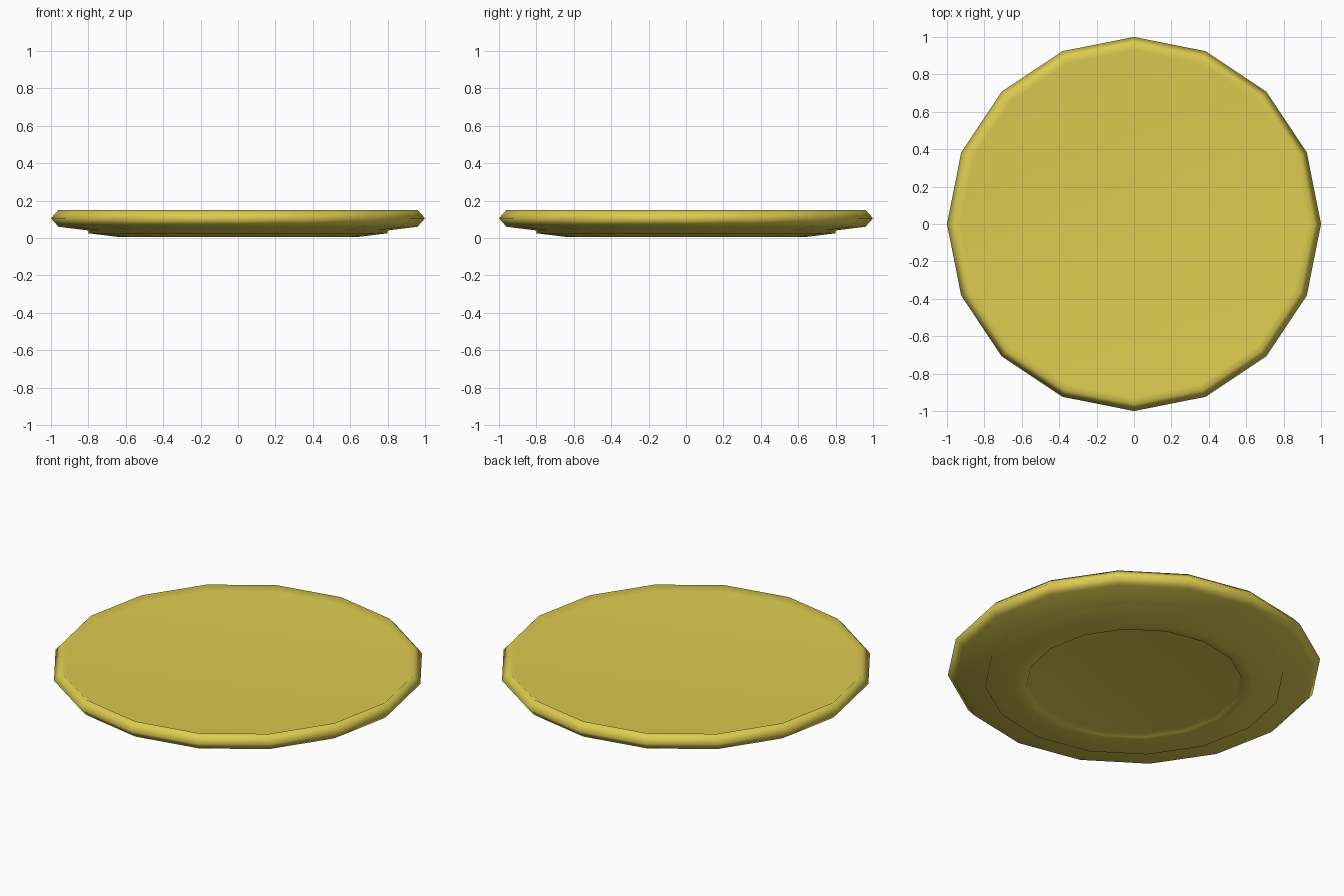
import bpy, bmesh, math

if "Cube" in bpy.data.objects:
    bpy.data.objects.remove(bpy.data.objects["Cube"])

SIDES = 16
# (radius, height) from the underside centre, around the rim, to the top centre
PROFILE = [(0, 0.03), (0.57, 0.03), (0.58, 0.005), (0.64, 0.005), (0.8, 0.025), (0.8, 0.04),
           (0.96, 0.06), (1.0, 0.105), (0.96, 0.15), (0.93, 0.125), (0, 0.125)]


def lathe(name, profile, sides):
    bm = bmesh.new()
    rings = []
    for r, z in profile:
        n = sides if r else 1
        rings.append([bm.verts.new((r * math.cos(2 * math.pi * i / sides),
                                    r * math.sin(2 * math.pi * i / sides), z)) for i in range(n)])
    for a, b in zip(rings, rings[1:]):
        for i in range(sides):
            j = (i + 1) % sides
            quad = [a[i % len(a)], a[j % len(a)], b[j % len(b)], b[i % len(b)]]
            bm.faces.new(list(dict.fromkeys(quad)))
    bmesh.ops.recalc_face_normals(bm, faces=bm.faces)
    for f in bm.faces:
        f.smooth = True
    me = bpy.data.meshes.new(name)
    bm.to_mesh(me)
    bm.free()
    ob = bpy.data.objects.new(name, me)
    bpy.context.collection.objects.link(ob)
    return ob


# Plate body, with normals led by its large flat faces
plate = lathe("plate", PROFILE, SIDES)
plate.modifiers.new("flat_floors", 'WEIGHTED_NORMAL')
mat = bpy.data.materials.new("yellow")
mat.diffuse_color = (0.72, 0.6, 0.08, 1)
mat.use_nodes = True
mat.node_tree.nodes["Principled BSDF"].inputs["Base Color"].default_value = mat.diffuse_color
plate.data.materials.append(mat)
